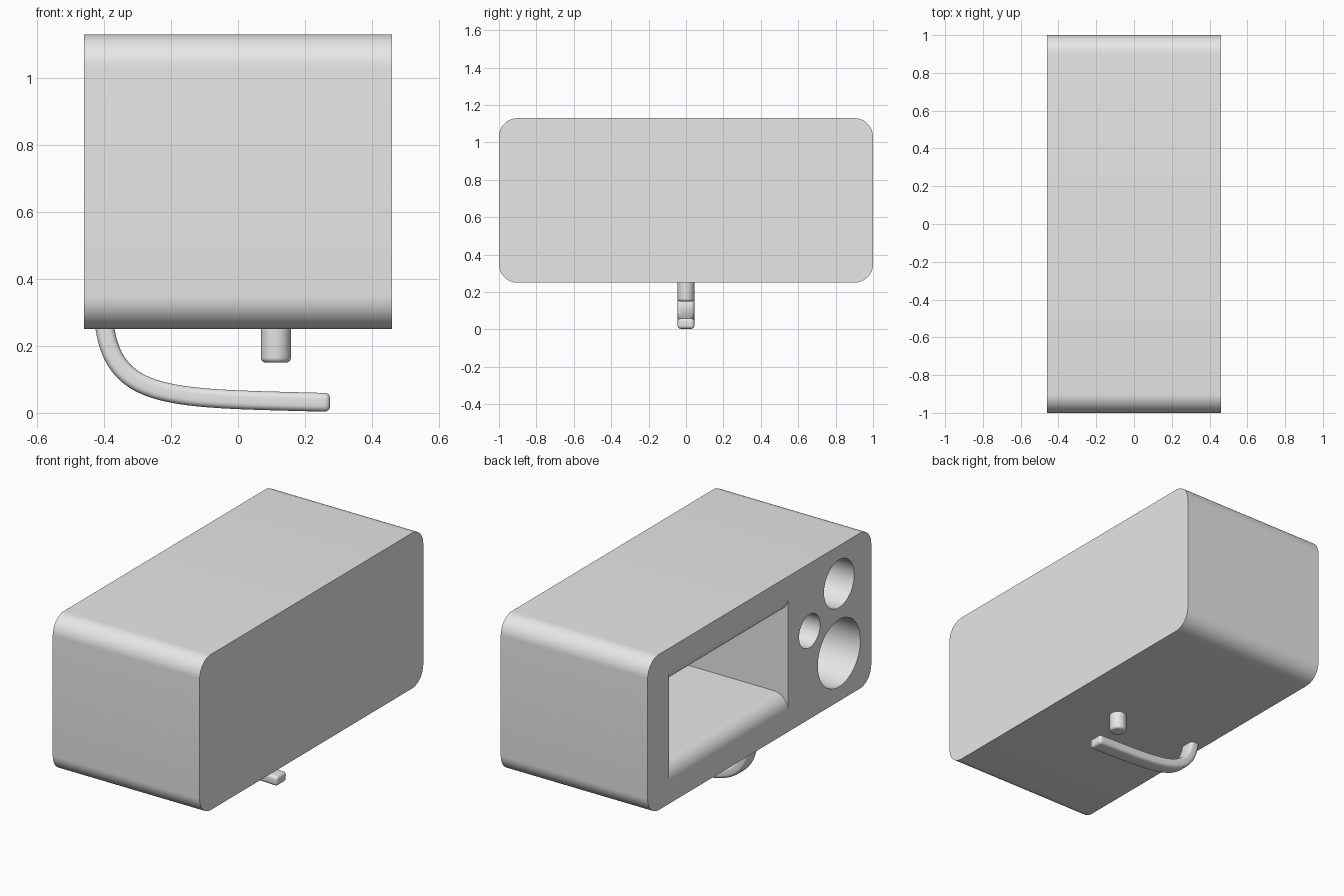
import bpy, bmesh, math
from mathutils import Vector
from mathutils.geometry import interpolate_bezier

cube = bpy.data.objects.get("Cube")
if cube:
    bpy.data.objects.remove(cube, do_unlink=True)

grey = bpy.data.materials.new("light_grey")
grey.use_nodes = True
grey.diffuse_color = (0.8, 0.8, 0.8, 1)
grey.node_tree.nodes["Principled BSDF"].inputs["Base Color"].default_value = (0.8, 0.8, 0.8, 1)


def loft(name, rings):
    """Closed solid through rings of equal point count, capped at both ends."""
    bm = bmesh.new()
    loops = [[bm.verts.new(p) for p in ring] for ring in rings]
    n = len(loops[0])
    for a, b in zip(loops, loops[1:]):
        for i in range(n):
            j = (i + 1) % n
            bm.faces.new((a[i], a[j], b[j], b[i]))
    bm.faces.new(loops[0])
    bm.faces.new(loops[-1])
    bmesh.ops.recalc_face_normals(bm, faces=bm.faces)
    mesh = bpy.data.meshes.new(name)
    bm.to_mesh(mesh)
    bm.free()
    mesh.materials.append(grey)
    obj = bpy.data.objects.new(name, mesh)
    bpy.context.collection.objects.link(obj)
    return obj


def arc(cx, cy, r, start, end, steps):
    angles = [math.radians(start + (end - start) * i / steps) for i in range(steps + 1)]
    return [(cx + r * math.cos(a), cy + r * math.sin(a)) for a in angles]


def rounded_rect(half_w, half_h, r, inset=0, steps=12):
    pts = []
    for k, (sx, sy) in enumerate([(1, 1), (-1, 1), (-1, -1), (1, -1)]):
        pts += arc(sx * (half_w - r), sy * (half_h - r), r - inset, 90 * k, 90 * k + 90, steps)
    return pts


def activate(obj):
    bpy.ops.object.select_all(action='DESELECT')
    obj.select_set(True)
    bpy.context.view_layer.objects.active = obj


def smooth(obj):
    activate(obj)
    bpy.ops.object.shade_smooth_by_angle(angle=math.radians(35))


def cut(obj, cutter):
    cutter.hide_render = True
    mod = obj.modifiers.new("cut", 'BOOLEAN')
    mod.operation = 'DIFFERENCE'
    mod.solver = 'EXACT'
    mod.object = cutter
    activate(obj)
    bpy.ops.object.modifier_apply(modifier=mod.name)
    bpy.data.objects.remove(cutter, do_unlink=True)


# Body: rounded block extruded along x
SIDE, MID_Z = 0.46, 0.69
outline = rounded_rect(1.0, 0.44, 0.1)
body = loft("body", [[(x, y, MID_Z + z) for y, z in outline] for x in (-SIDE, SIDE)])

# Rectangular compartment whose floor and ceiling flare at the mouth
BACK, FLARE, HALF = 0.36, 0.09, 0.23
lower = [(BACK, -HALF)]
lower += arc(-SIDE + FLARE, -HALF - FLARE, FLARE, 90, 180, 12)
lower += [(-SIDE - 0.1, -HALF - FLARE)]
section = lower + [(x, -z) for x, z in reversed(lower)]
cut(body, loft("compartment_cutter",
               [[(x, y, MID_Z + z) for x, z in section] for y in (-0.256, 0.81)]))

# Round holes beside the compartment
for y, z, r in [(-0.712, 0.915, 0.135), (-0.448, 0.748, 0.094), (-0.712, 0.522, 0.19)]:
    circle = arc(y, z, r, 0, 360, 64)[:-1]
    cut(body, loft("hole_cutter", [[(x, *p) for p in circle] for x in (-SIDE - 0.1, BACK)]))
smooth(body)

# Peg under the body, with a rounded lower rim
levels = [(0.3, 0.045)] + [(0.165 + b, 0.03 + a) for a, b in arc(0, 0, 0.015, 0, -90, 5)]
peg = loft("peg", [[(x, y, z) for x, y in arc(0.113, 0, r, 0, 360, 32)[:-1]] for z, r in levels])
smooth(peg)

# Curved lever swept along a bezier path, with a softened tip
RIM = 0.016
ctrl = [Vector(p) for p in [(-0.4, 0, 0.27), (-0.37, 0, 0.03), (-0.2, 0, 0.045), (0.275, 0, 0.031)]]
path = interpolate_bezier(*ctrl, 40)
stations = []
for i, p in enumerate(path):
    ahead, behind = path[min(i + 1, len(path) - 1)], path[max(i - 1, 0)]
    stations.append((p, (ahead - behind).normalized(), 0))
tip, heading, _ = stations.pop()
for along, inset in arc(0, 0, RIM, 90, 0, 5):
    stations.append((tip - heading * (RIM - along), heading, RIM - inset))
rings = []
for p, t, inset in stations:
    up = Vector((-t.z, 0, t.x))
    rings.append([p + Vector((0, w, 0)) + up * h
                  for w, h in rounded_rect(0.045, 0.028, 0.018, inset, 5)])
lever = loft("lever", rings)
smooth(lever)
